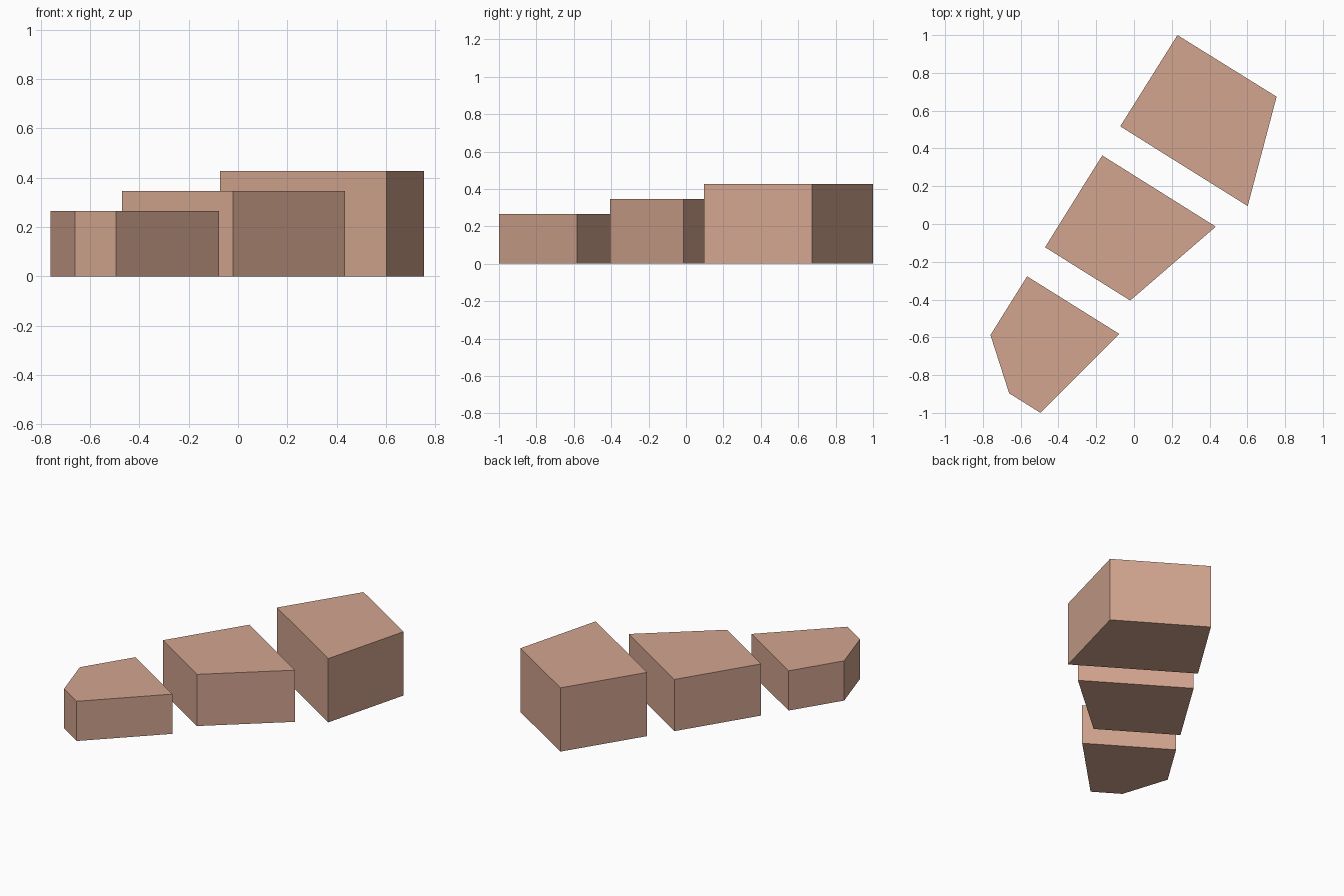
import bpy
import bmesh

if "Cube" in bpy.data.objects:
    bpy.data.objects.remove(bpy.data.objects["Cube"])

clay = bpy.data.materials.new("clay_pink")
clay.diffuse_color = (0.645, 0.376, 0.275, 1.0)
clay.use_nodes = True
clay.node_tree.nodes["Principled BSDF"].inputs["Base Color"].default_value = clay.diffuse_color


def prism(name, outline, height):
    """Extrude a flat ground outline straight up into a closed block."""
    bm = bmesh.new()
    base = bm.faces.new([bm.verts.new((x, y, 0)) for x, y in outline])
    top = bmesh.ops.extrude_face_region(bm, geom=[base], use_keep_orig=True)
    verts = [g for g in top["geom"] if isinstance(g, bmesh.types.BMVert)]
    bmesh.ops.translate(bm, verts=verts, vec=(0, 0, height))
    bmesh.ops.recalc_face_normals(bm, faces=bm.faces[:])
    mesh = bpy.data.meshes.new(name)
    bm.to_mesh(mesh)
    bm.free()
    mesh.materials.append(clay)
    obj = bpy.data.objects.new(name, mesh)
    bpy.context.collection.objects.link(obj)
    return obj


# Tall rear block
prism("rear_block",
      [(0.23, 1.0), (-0.073, 0.517), (0.602, 0.095), (0.755, 0.674)], 0.427)

# Middle block
prism("middle_block",
      [(-0.168, 0.363), (-0.471, -0.123), (-0.02, -0.405), (0.433, -0.014)], 0.346)

# Low front block with a clipped tip
prism("front_block",
      [(-0.566, -0.277), (-0.76, -0.588), (-0.661, -0.896),
       (-0.495, -1.0), (-0.078, -0.582)], 0.266)
